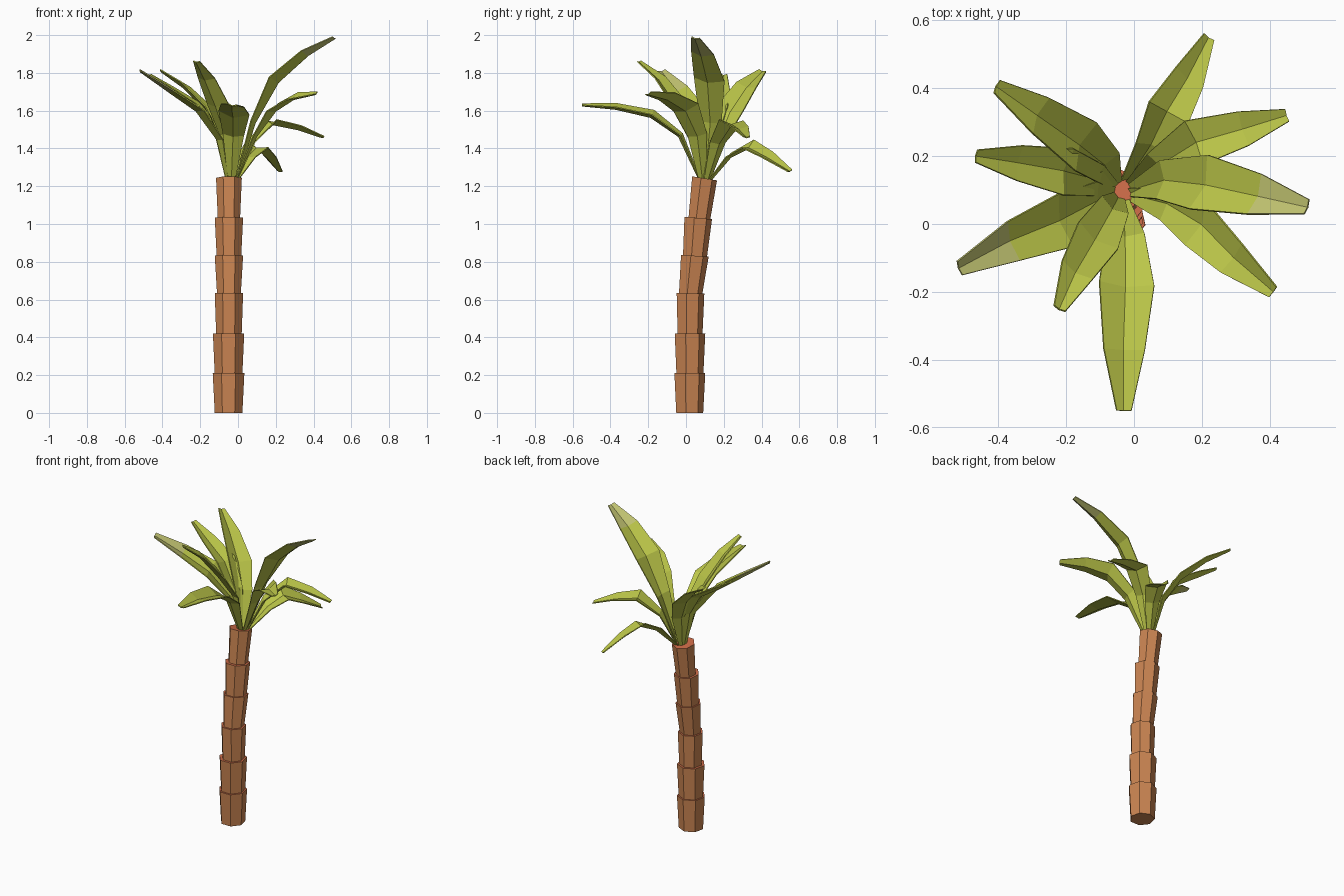
import bpy, bmesh, math
from mathutils import Vector, Matrix

if "Cube" in bpy.data.objects:
    bpy.data.objects.remove(bpy.data.objects["Cube"])

def material(name, rgb):
    m = bpy.data.materials.new(name)
    m.diffuse_color = (*rgb, 1)
    m.use_nodes = True
    m.node_tree.nodes["Principled BSDF"].inputs["Base Color"].default_value = m.diffuse_color
    return m

BARK = material("bark brown", (0.60, 0.235, 0.085))
RIM = material("bark rim red", (0.60, 0.147, 0.064))
LEAF = material("leaf green", (0.50, 0.565, 0.066))
TIP = material("dry leaf tip", (0.52, 0.53, 0.16))

def make_object(name, bm, mats):
    bmesh.ops.recalc_face_normals(bm, faces=bm.faces)
    me = bpy.data.meshes.new(name)
    bm.to_mesh(me)
    bm.free()
    for m in mats:
        me.materials.append(m)
    ob = bpy.data.objects.new(name, me)
    bpy.context.collection.objects.link(ob)
    return ob

# Trunk: stacked seven-sided cups, each wider at its top and leaning to the back
SIDES = 7
def ring(bm, c, r, tilt):
    rot = Matrix.Rotation(-tilt, 3, 'X')
    return [bm.verts.new(Vector(c) + rot @ Vector((r * math.cos(a), r * math.sin(a), 0)))
            for a in (math.pi / 2 + i * math.tau / SIDES for i in range(SIDES))]

# (x, y bottom, y top, z bottom, z top, r bottom, r top, tilt)
segments = [
    (-0.05, 0.016, 0.016, 0.00, 0.212, 0.075, 0.086, 0.0),
    (-0.05, 0.017, 0.017, 0.205, 0.42, 0.075, 0.085, 0.0),
    (-0.048, 0.018, 0.020, 0.41, 0.633, 0.069, 0.077, 0.02),
    (-0.048, 0.020, 0.043, 0.62, 0.832, 0.064, 0.077, 0.07),
    (-0.048, 0.043, 0.061, 0.815, 1.032, 0.066, 0.077, 0.09),
    (-0.048, 0.066, 0.095, 1.015, 1.242, 0.060, 0.070, 0.16),
]
for n, (x, y0, y1, z0, z1, r0, r1, tilt) in enumerate(segments):
    bm = bmesh.new()
    lo = ring(bm, (x, y0, z0), r0, tilt if n else 0)
    hi = ring(bm, (x, y1, z1), r1, tilt)
    for i in range(SIDES):
        j = (i + 1) % SIDES
        bm.faces.new((lo[i], lo[j], hi[j], hi[i]))
    bm.faces.new(lo[::-1])
    bm.faces.new(hi).material_index = 1
    make_object(f"trunk_segment_{n + 1}", bm, [BARK, RIM])

# Leaves: folded V-section blades swept along a midrib of five points,
# each rolled a little about the midrib
WIDTHS = (0.68, 1.0, 0.75, 0.27)
def leaf(name, pts, half, roll, dry=False):
    d = Vector((pts[-1][0] + 0.03, pts[-1][1] - 0.11, 0)).normalized()
    base = Vector((-0.035, 0.10, 1.22)) + d * 0.02
    path = [base] + [Vector(p) for p in pts]
    widths = (0.017,) + tuple(half / math.cos(roll) * w for w in WIDTHS)
    bm = bmesh.new()
    rows = []
    for i, p in enumerate(path):
        t = (path[min(i + 1, 4)] - path[max(i - 1, 0)]).normalized()
        flat = Vector((t.x, t.y, 0)).normalized()
        side = Matrix.Rotation(roll, 3, t) @ Vector((-flat.y, flat.x, 0))
        up = t.cross(side).normalized()
        w = widths[i]
        rows.append([bm.verts.new(p + side * (s * w) + up * ((abs(s) - 0.6) * 0.35 * w))
                     for s in (-1, 0, 1)])
    for i in range(4):
        for k in range(2):
            f = bm.faces.new((rows[i][k], rows[i + 1][k], rows[i + 1][k + 1], rows[i][k + 1]))
            f.material_index = 1 if dry and i == 3 else 0
    ob = make_object(name, bm, [LEAF, TIP])
    sol = ob.modifiers.new("thickness", 'SOLIDIFY')
    sol.thickness = 0.006
    sol.offset = 0

leaf("leaf_back", [(0.05, 0.23, 1.36), (0.10, 0.33, 1.415), (0.16, 0.43, 1.36), (0.22, 0.55, 1.28)], 0.066, 0.3)
leaf("leaf_back_right", [(0.07, 0.17, 1.43), (0.18, 0.24, 1.54), (0.32, 0.28, 1.51), (0.45, 0.32, 1.46)], 0.07, -0.05)
leaf("leaf_right_tall", [(0.08, 0.13, 1.54), (0.20, 0.12, 1.76), (0.36, 0.085, 1.90), (0.51, 0.05, 1.985)], 0.083, -0.2, True)
leaf("leaf_front_right", [(0.09, 0.06, 1.47), (0.19, 0.00, 1.61), (0.29, -0.10, 1.67), (0.41, -0.20, 1.69)], 0.07, 0.35)
leaf("leaf_front", [(-0.025, -0.03, 1.47), (-0.023, -0.18, 1.58), (-0.03, -0.37, 1.62), (-0.03, -0.55, 1.63)], 0.081, -0.15)
leaf("leaf_front_left", [(-0.06, 0.05, 1.47), (-0.11, -0.04, 1.63), (-0.17, -0.14, 1.77), (-0.22, -0.25, 1.86)], 0.07, -0.1)
leaf("leaf_left_long", [(-0.10, 0.07, 1.45), (-0.21, 0.01, 1.61), (-0.36, -0.05, 1.71), (-0.515, -0.13, 1.81)], 0.08, -0.25, True)
leaf("leaf_left", [(-0.11, 0.13, 1.47), (-0.20, 0.155, 1.62), (-0.34, 0.18, 1.71), (-0.465, 0.20, 1.79)], 0.07, 0.0)
leaf("leaf_back_left", [(-0.08, 0.17, 1.45), (-0.15, 0.23, 1.60), (-0.28, 0.32, 1.73), (-0.405, 0.405, 1.81)], 0.076, 0.3)
